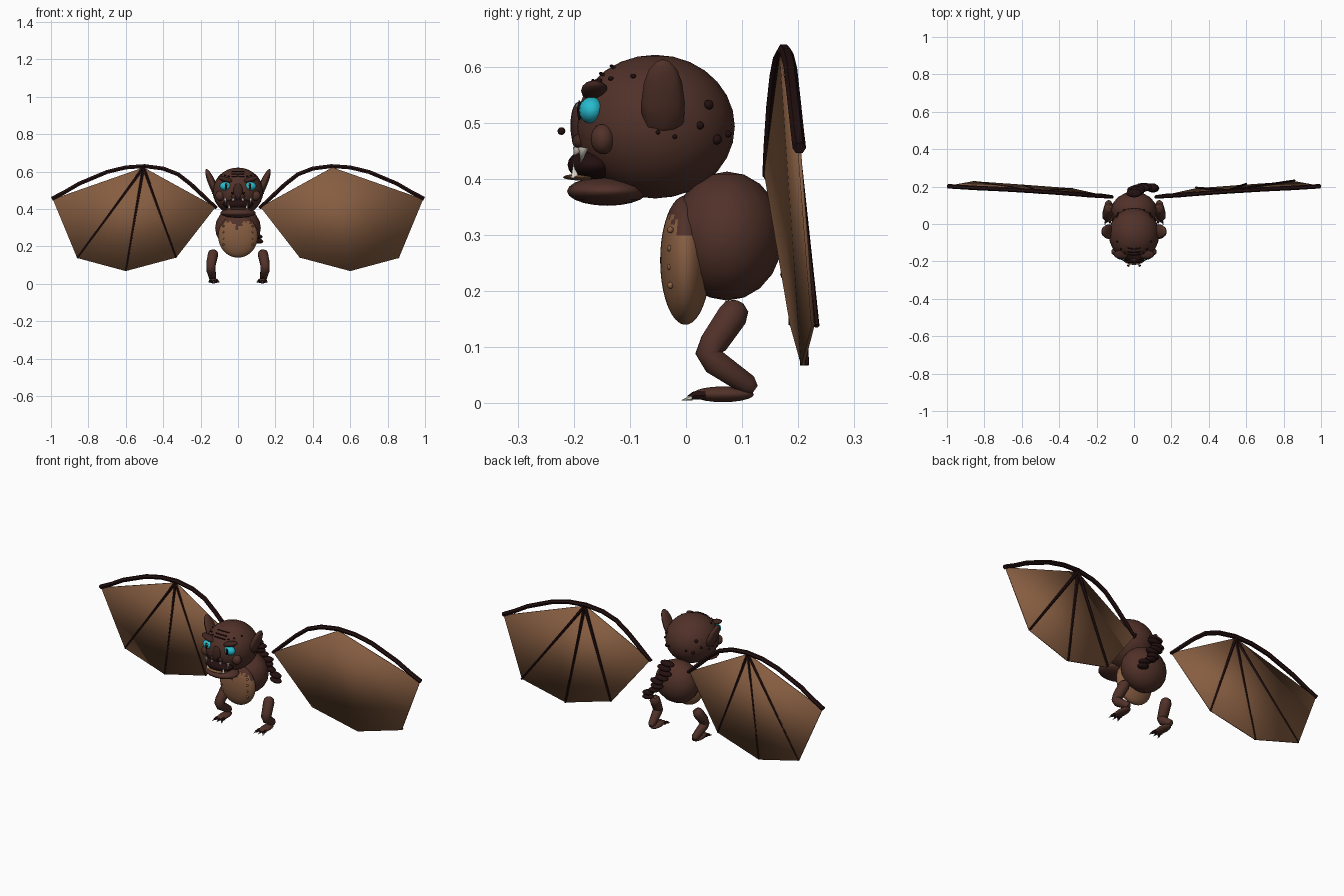
import bpy
import math
import random
from mathutils import Vector

random.seed(4)
cube = bpy.data.objects.get("Cube")
if cube:
    bpy.data.objects.remove(cube)


def material(name, color):
    m = bpy.data.materials.new(name)
    m.use_nodes = True
    m.diffuse_color = (*color, 1)
    bsdf = m.node_tree.nodes["Principled BSDF"]
    bsdf.inputs["Base Color"].default_value = (*color, 1)
    bsdf.inputs["Roughness"].default_value = 0.8
    return m


BROWN = material("brown skin", (0.082, 0.031, 0.022))
DEEP = material("deep brown skin", (0.05, 0.018, 0.014))
TAN = material("tan membrane", (0.24, 0.11, 0.053))
DARK = material("dark bone", (0.017, 0.005, 0.005))
CYAN = material("cyan eye", (0.02, 0.5, 0.62))
IVORY = material("ivory", (0.75, 0.7, 0.6))
BLACK = material("black", (0.004, 0.003, 0.003))


def finish(name, mat, smooth=True):
    ob = bpy.context.object
    ob.name = name
    ob.data.materials.clear()
    ob.data.materials.append(mat)
    if smooth:
        bpy.ops.object.shade_smooth_by_angle(angle=math.radians(50))
    return ob


def ball(name, loc, radii, mat, rot=(0, 0, 0), segs=16, rings=10):
    bpy.ops.mesh.primitive_uv_sphere_add(segments=segs, ring_count=rings, radius=1,
                                         location=loc, rotation=rot)
    bpy.context.object.scale = radii
    return finish(name, mat)


def spike(name, base, tip, radius, mat, sides=8):
    base, tip = Vector(base), Vector(tip)
    d = tip - base
    bpy.ops.mesh.primitive_cone_add(vertices=sides, radius1=radius, radius2=0, depth=d.length,
                                    location=(base + tip) / 2,
                                    rotation=d.to_track_quat('Z', 'Y').to_euler())
    return finish(name, mat)


def tube(name, points, radii, mat, res=2):
    cu = bpy.data.curves.new(name, 'CURVE')
    cu.dimensions = '3D'
    cu.bevel_depth = 1
    cu.bevel_resolution = res
    cu.use_fill_caps = True
    sp = cu.splines.new('POLY')
    sp.points.add(len(points) - 1)
    for p, co, r in zip(sp.points, points, radii):
        p.co = (*co, 1)
        p.radius = r
    ob = bpy.data.objects.new(name, cu)
    bpy.context.collection.objects.link(ob)
    bpy.ops.object.select_all(action='DESELECT')
    ob.select_set(True)
    bpy.context.view_layer.objects.active = ob
    bpy.ops.object.convert(target='MESH')
    return finish(name, mat)


HEAD = Vector((0, -0.055, 0.493))
HEAD_R = Vector((0.135, 0.142, 0.128))


def on_head(x, z, lift=0.0, back=False):
    """Point on the head surface at the given x and z."""
    k = 1 - (x / HEAD_R.x) ** 2 - ((z - HEAD.z) / HEAD_R.z) ** 2
    y = HEAD_R.y * math.sqrt(max(k, 0)) + lift
    return Vector((x, HEAD.y + (y if back else -y), z))


# Head and body
ball("head", HEAD, HEAD_R, BROWN, segs=24, rings=14)
ball("body", (0, 0.073, 0.298), (0.122, 0.1, 0.115), BROWN, segs=16, rings=10)

# Belly with a jagged fur line
belly = ball("belly", (0, -0.001, 0.255), (0.106, 0.045, 0.115), TAN, segs=48, rings=32)
belly.data.materials.append(BROWN)
for f in belly.data.polygons:
    x, z = f.center.x * 0.106, 0.255 + f.center.z * 0.115
    line = 0.332 - 0.045 * max(0, 1 - abs(x) / 0.03) - 0.8 * max(0, abs(x) - 0.06)
    f.material_index = int(z > line + 0.008 * math.sin(x * 260))
for s in (1, -1):
    for i in range(4):
        z = 0.21 + i * 0.033
        ball("belly_bump", (s * 0.078, -0.028, z), (0.006,) * 3, TAN, segs=8, rings=6)

# Jaw, mouth and tongue
ball("lower_jaw", (0, -0.14, 0.378), (0.095, 0.072, 0.026), BROWN)
ball("mouth", (0, -0.165, 0.425), (0.082, 0.046, 0.03), DARK)
ball("tongue", (0, -0.185, 0.403), (0.06, 0.034, 0.006), TAN)

# Nose
ball("nose", (0, -0.192, 0.495), (0.026, 0.014, 0.042), DEEP)
for i in range(3):
    z = 0.575 + i * 0.013
    xs = [-0.035, -0.017, 0, 0.017, 0.035]
    tube("forehead_wrinkle", [on_head(x, z - 2 * x * x, 0.002) for x in xs], [0.003] * 5, DARK, 1)

# Face parts on both sides
for s in (1, -1):
    side = "left" if s > 0 else "right"
    ball(side + "_nostril", (s * 0.03, -0.222, 0.485), (0.007,) * 3, DARK, segs=8, rings=6)
    ball(side + "_nose_wing", (s * 0.022, -0.19, 0.467), (0.015, 0.013, 0.013), DEEP)
    ball(side + "_eye", (s * 0.066, -0.168, 0.522), (0.032, 0.023, 0.024), CYAN)
    ball(side + "_pupil", (s * 0.064, -0.19, 0.522), (0.006, 0.004, 0.018), BLACK)
    ball(side + "_eye_glint", (s * 0.058, -0.192, 0.531), (0.005, 0.004, 0.005), IVORY, segs=8, rings=6)
    ball(side + "_brow", (s * 0.066, -0.163, 0.557), (0.044, 0.024, 0.014), DEEP,
         rot=(0, -s * 0.3, 0))
    for k in range(3):
        p = on_head(s * (0.05 + 0.02 * k), 0.575 + 0.004 * k, 0.004)
        ball(side + "_brow_wart", p, (0.006, 0.005, 0.004), DARK, segs=8, rings=6)
    ball(side + "_cheek", (s * 0.095, -0.148, 0.471), (0.026, 0.022, 0.027), BROWN)
    # Fangs above and below
    for x, w in ((0.068, 0.009), (0.026, 0.008)):
        spike(side + "_upper_fang", (s * x, -0.2 + x * 0.25, 0.456),
              (s * x, -0.205 + x * 0.25, 0.425), w, IVORY)
    spike(side + "_lower_fang", (s * 0.047, -0.198, 0.402), (s * 0.049, -0.2, 0.432), 0.007, IVORY)
    # Ear: tapering leaf leaning outward
    ear = tube(side + "_ear", [(0, 0, z) for z in (-0.012, 0, 0.04, 0.08, 0.105, 0.12, 0.124)],
               [0.022, 0.037, 0.039, 0.034, 0.025, 0.012, 0.003], BROWN)
    ear.scale = (0.52, 1, 1)
    ear.location = (s * 0.122, -0.041, 0.498)
    ear.rotation_euler = (0, s * 0.4, 0)
    # Warts over the side and back of the head
    for y, z, r in ((0.04, 0.532, 0.009), (0.025, 0.495, 0.007), (0.055, 0.47, 0.009),
                    (0.075, 0.48, 0.006), (-0.02, 0.475, 0.004), (-0.05, 0.483, 0.004)):
        k = 1 - ((y - HEAD.y) / HEAD_R.y) ** 2 - ((z - HEAD.z) / HEAD_R.z) ** 2
        x = HEAD_R.x * math.sqrt(max(k, 0))
        ball(side + "_head_wart", (s * x, y, z), (r,) * 3, DARK, segs=8, rings=6)

    # Bent leg, foot and clawed toes
    tube(side + "_leg",
         [(s * 0.128, 0.094, 0.18), (s * 0.13, 0.09, 0.171), (s * 0.134, 0.082, 0.155),
          (s * 0.144, 0.05, 0.108), (s * 0.145, 0.041, 0.09), (s * 0.144, 0.053, 0.072),
          (s * 0.135, 0.11, 0.033), (s * 0.134, 0.122, 0.024)],
         [0.01, 0.024, 0.029, 0.027, 0.026, 0.025, 0.02, 0.01], BROWN)
    ball(side + "_foot", (s * 0.13, 0.066, 0.016), (0.026, 0.055, 0.014), BROWN)
    for k in (-1, 0, 1):
        x = s * 0.129 + k * 0.018
        tip = x + k * 0.007
        tube(side + "_toe", [(x, 0.035, 0.014), (x, 0.015, 0.014), (tip, 0.006, 0.01)],
             [0.008, 0.008, 0.005], DARK, 1)
        spike(side + "_claw", (tip, 0.01, 0.01), (tip + k * 0.002, -0.009, 0.005), 0.005, IVORY, 6)

    # Wing membrane: corners fanned from the apex
    apex = Vector((s * 0.505, 0.17, 0.622))
    rim = [Vector((s * x, y, z)) for x, y, z in
           ((0.12, 0.142, 0.41), (0.33, 0.188, 0.14), (0.6, 0.208, 0.068),
            (0.86, 0.226, 0.138), (0.99, 0.202, 0.452))]
    me = bpy.data.meshes.new(side + "_wing_membrane")
    me.from_pydata([apex] + rim, [], [(0, i, i + 1) for i in range(1, 5)])
    wing = bpy.data.objects.new(side + "_wing_membrane", me)
    bpy.context.collection.objects.link(wing)
    me.materials.append(TAN)
    for f in me.polygons:
        f.use_smooth = True
    mod = wing.modifiers.new("thickness", 'SOLIDIFY')
    mod.thickness = 0.006
    mod.offset = 0

    # Wing arm along the top and finger bones on the back
    arm = [(0.115, 0.145, 0.405), (0.17, 0.15, 0.455), (0.25, 0.155, 0.53), (0.32, 0.161, 0.585),
           (0.4, 0.167, 0.616), (0.5, 0.174, 0.629), (0.6, 0.18, 0.622), (0.7, 0.186, 0.598),
           (0.85, 0.193, 0.535), (0.93, 0.198, 0.488), (0.995, 0.202, 0.455)]
    tube(side + "_wing_arm", [(s * x, y, z) for x, y, z in arm], [0.009] + [0.012] * 10, DARK, 1)
    shift = Vector((0, 0.007 if s > 0 else 0.0, 0))
    for corner in rim[1:4]:
        tube(side + "_wing_finger", [apex + shift, corner + shift], [0.009, 0.005], DARK, 1)

# Knobbly tail curving down the back to the left
for i in range(9):
    t = i / 8
    x = 0.105 * t ** 1.6 + 0.012 * math.sin(i * 2)
    y = 0.165 + 0.032 * math.sin(t * 2.2)
    z = 0.43 - 0.2 * t
    ball("tail_knob", (x, y, z), (0.042 - 0.008 * t, 0.023, 0.015), DARK,
         rot=(0, random.uniform(-0.15, 0.25), 0), segs=12, rings=8)
